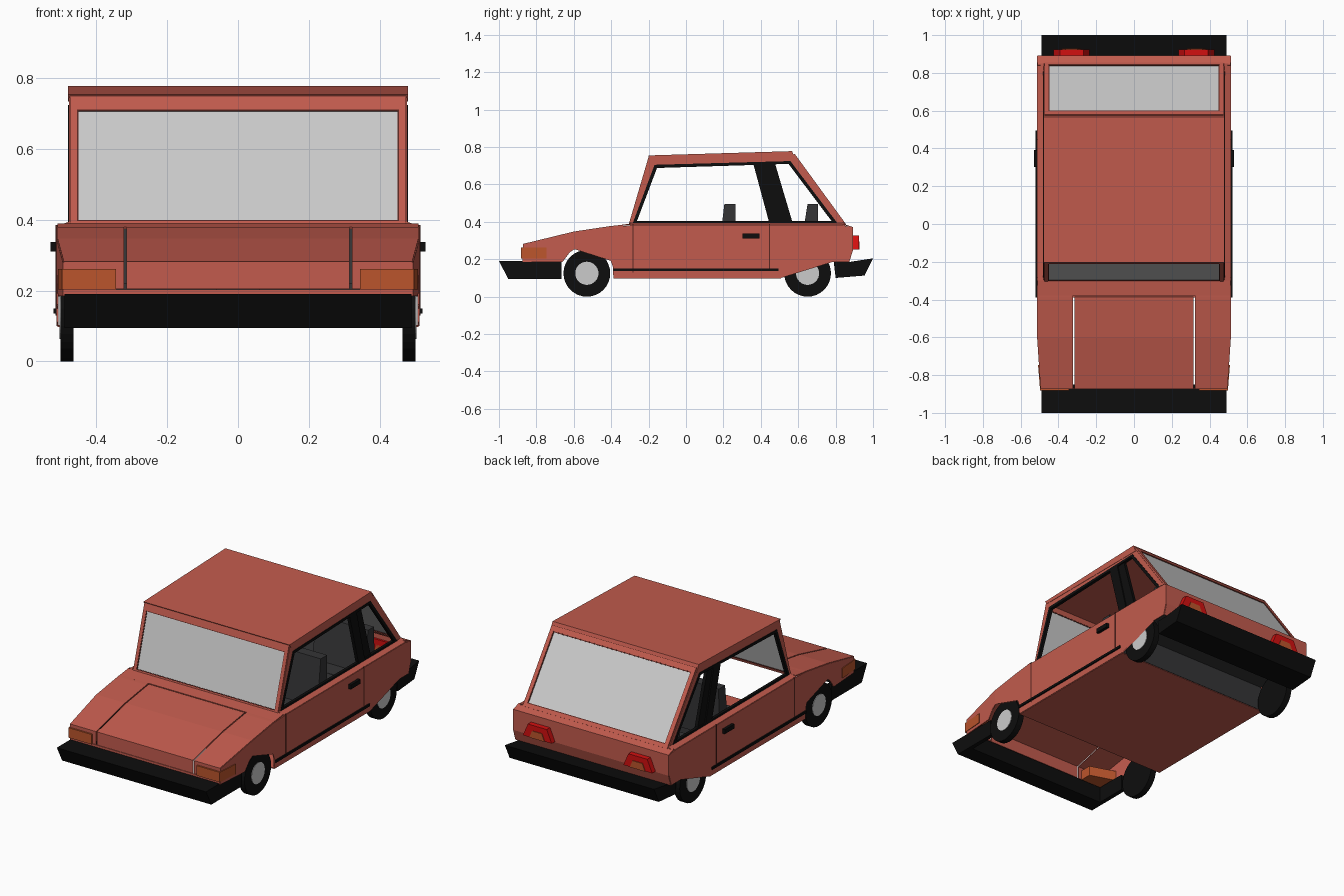
import bpy, bmesh
from math import sin, cos, pi, radians

if "Cube" in bpy.data.objects:
    bpy.data.objects.remove(bpy.data.objects["Cube"])


def material(name, rgb):
    m = bpy.data.materials.new(name)
    m.diffuse_color = (*rgb, 1)
    m.use_nodes = True
    m.node_tree.nodes["Principled BSDF"].inputs["Base Color"].default_value = m.diffuse_color
    return m


RED = material("body_paint", (0.54, 0.105, 0.075))
DARK = material("groove", (0.10, 0.02, 0.015))
BLACK = material("black_trim", (0.004, 0.004, 0.004))
SEAT = material("upholstery", (0.035, 0.035, 0.037))
ORANGE = material("indicator", (0.5, 0.09, 0.025))
LAMP = material("tail_red", (0.65, 0.005, 0.005))


def make(name, verts, faces, mat=None, thick=0, mirror=False):
    bm = bmesh.new()
    vs = [bm.verts.new(v) for v in verts]
    for f in faces:
        bm.faces.new([vs[i] for i in f])
    bmesh.ops.triangulate(bm, faces=[f for f in bm.faces if len(f.verts) > 8])
    bmesh.ops.recalc_face_normals(bm, faces=bm.faces[:])
    me = bpy.data.meshes.new(name)
    bm.to_mesh(me)
    bm.free()
    ob = bpy.data.objects.new(name, me)
    bpy.context.collection.objects.link(ob)
    if mat:
        me.materials.append(mat)
    if thick:
        s = ob.modifiers.new("thickness", 'SOLIDIFY')
        s.thickness, s.offset = thick, 0
    if mirror:
        ob.modifiers.new("mirror", 'MIRROR')
    return ob


def prism(name, prof, x0, x1, mat, mirror=False):
    """Side profile (y, z) extruded across x."""
    n = len(prof)
    verts = [(x, y, z) for x in (x0, x1) for y, z in prof]
    faces = [tuple(range(n)), tuple(range(n, 2 * n))]
    faces += [(i, (i + 1) % n, (i + 1) % n + n, i + n) for i in range(n)]
    return make(name, verts, faces, mat, mirror=mirror)


def box(name, x0, x1, y0, y1, z0, z1, mat, mirror=False):
    return prism(name, [(y0, z0), (y1, z0), (y1, z1), (y0, z1)], x0, x1, mat, mirror)


def half_width(y):
    return 0.51 - 0.018 * max(0, -0.6 - y) / 0.27


def strip(name, path, x0, x1, mat=RED, mirror=False):
    """Sheet following a (y, z) path; x1=None reaches the body side, x0=None the far side."""
    verts = []
    for y, z in path:
        w = half_width(y)
        verts += [(-w if x0 is None else x0, y, z), (w if x1 is None else x1, y, z)]
    faces = [(2 * i, 2 * i + 1, 2 * i + 3, 2 * i + 2) for i in range(len(path) - 1)]
    return make(name, verts, faces, mat, 0.006, mirror)


def ring(name, outer, inner, mat, thick, mirror=False):
    n = len(outer)
    faces = [(i, (i + 1) % n, (i + 1) % n + n, i + n) for i in range(n)]
    return make(name, outer + inner, faces, mat, thick, mirror)


def arc(yc, a0, a1, n=12):
    angs = [radians(a0 + (a1 - a0) * i / n) for i in range(n + 1)]
    return [(yc + 0.142 * cos(a), 0.13 + 0.14 * sin(a)) for a in angs]


FRONT, REAR = -0.53, 0.65

# Body sides with wheel arches
side = [(-0.87, 0.185)] + arc(FRONT, 157, 0) + [(-0.388, 0.10), (0.508, 0.10)]
side += arc(REAR, 180, 23) + [(0.87, 0.185), (0.89, 0.25), (0.89, 0.37), (0.84, 0.38),
                              (-0.3, 0.38), (-0.4, 0.375), (-0.6, 0.345), (-0.87, 0.28)]
make("body_side", [(half_width(y), y, z) for y, z in side], [tuple(range(len(side)))],
     RED, 0.006, True)

# Nose and hood, split by the hood gaps
hood = [(-0.87, 0.205), (-0.87, 0.28), (-0.6, 0.345), (-0.4, 0.375), (-0.385, 0.3765)]
strip("hood", hood, -0.315, 0.315)
strip("front_fender", hood, 0.322, None, mirror=True)
strip("cowl", [(-0.378, 0.377), (-0.30, 0.387)], None, None)
strip("fender_bridge", [(-0.385, 0.3765), (-0.378, 0.377)], 0.322, None, mirror=True)
strip("nose_lower", [(-0.87, 0.185), (-0.87, 0.203)], None, None)

# Tail, shoulders and floor
strip("tail", [(0.87, 0.185), (0.89, 0.25), (0.89, 0.37), (0.84, 0.387)], None, None)
make("shoulder", [(0.51, -0.3, 0.38), (0.51, 0.85, 0.38), (0.475, 0.85, 0.393),
                  (0.475, -0.3, 0.393)], [(0, 1, 2, 3)], RED, 0.006, True)
strip("floor", [(-0.388, 0.10), (0.508, 0.10)], None, None)
strip("rear_floor", [(0.508, 0.10), (0.508, 0.25), (0.87, 0.25)], -0.5, 0.5, SEAT)

# Side window frames, black seals and centre pillar
X = 0.472
outer = [(-0.30, 0.385), (-0.195, 0.745), (0.57, 0.765), (0.845, 0.385)]
inner = [(-0.285, 0.392), (-0.168, 0.705), (0.558, 0.725), (0.81, 0.392)]
seal = [(-0.262, 0.405), (-0.155, 0.688), (0.548, 0.71), (0.778, 0.405)]


def at(x, pts):
    return [(x, y, z) for y, z in pts]


ring("side_window_frame", at(X, outer), at(X, inner), RED, 0.012, True)
ring("side_window_seal", at(X, inner), at(X, seal), BLACK, 0.018, True)
prism("centre_pillar", [(0.445, 0.395), (0.505, 0.395), (0.425, 0.715), (0.36, 0.71)],
      0.462, 0.481, BLACK, True)
prism("centre_pillar_rear", [(0.505, 0.395), (0.57, 0.395), (0.475, 0.715), (0.425, 0.715)],
      0.455, 0.474, BLACK, True)


# Windscreen and rear window
def end_window(name, lo, hi, z0, z1, w):
    def pt(x, z):
        t = (z - lo[1]) / (hi[1] - lo[1])
        return (x, lo[0] + t * (hi[0] - lo[0]), z)

    def rect(x, a, b):
        return [pt(-x, a), pt(x, a), pt(x, b), pt(-x, b)]
    ring(name + "_frame", rect(0.475, lo[1], hi[1]), rect(w, z0, z1), RED, 0.014)
    ring(name + "_seal", rect(w, z0, z1), rect(w - 0.004, z0 + 0.004, z1 - 0.004), DARK, 0.01)
    make(name + "_glass", rect(w - 0.003, z0 + 0.003, z1 - 0.003), [(0, 1, 2, 3)], None, 0.004)


end_window("windscreen", (-0.30, 0.383), (-0.192, 0.75), 0.395, 0.71, 0.455)
end_window("rear_window", (0.85, 0.383), (0.575, 0.76), 0.40, 0.735, 0.452)

# Roof
prism("roof", [(-0.188, 0.735), (-0.203, 0.755), (0.567, 0.778), (0.585, 0.735)],
      -0.48, 0.48, RED)

# Bumpers
prism("front_bumper", [(-1, 0.19), (-0.95, 0.095), (-0.85, 0.095), (-0.85, 0.19)],
      -0.49, 0.49, BLACK)
box("front_bumper_end", 0.465, 0.49, -0.85, -0.665, 0.095, 0.19, BLACK, True)
prism("rear_bumper", [(0.80, 0.10), (0.955, 0.113), (1, 0.205), (0.87, 0.185), (0.79, 0.185)],
      -0.49, 0.49, BLACK)

# Headlights wrapping the corner
make("headlight", [(x, y, z) for z in (0.203, 0.262) for x, y in
                   ((0.345, -0.882), (0.497, -0.882), (0.508, -0.745), (0.345, -0.8))],
     [(0, 1, 2, 3), (4, 5, 6, 7), (0, 1, 5, 4), (1, 2, 6, 5), (2, 3, 7, 6), (3, 0, 4, 7)],
     ORANGE, mirror=True)


# Tail lights: red trapezoid with an orange centre
def lamp(name, bottom, top, z0, z1, y1, mat):
    pts = [(0.33 - bottom, z0), (0.33 + bottom, z0), (0.33 + top, z1), (0.33 - top, z1)]
    verts = [(x, y, z) for y in (0.875, y1) for x, z in pts]
    faces = [(0, 1, 2, 3), (4, 5, 6, 7)]
    faces += [(i, (i + 1) % 4, (i + 1) % 4 + 4, i + 4) for i in range(4)]
    make(name, verts, faces, mat, mirror=True)


lamp("tail_light", 0.095, 0.062, 0.253, 0.328, 0.924, LAMP)
lamp("tail_indicator", 0.05, 0.032, 0.253, 0.296, 0.928, ORANGE)

# Door details
for y, low in ((-0.283, 0.13), (0.447, 0.15)):
    box("door_gap", 0.508, 0.515, y - 0.003, y + 0.003, low, 0.385, DARK, True)
box("door_handle", 0.508, 0.53, 0.303, 0.392, 0.311, 0.337, BLACK, True)
box("side_trim", 0.508, 0.521, -0.388, 0.495, 0.136, 0.15, BLACK, True)

# Seats
prism("front_seat_back", [(0.17, 0.2), (0.26, 0.2), (0.265, 0.495), (0.205, 0.495)],
      0.06, 0.40, SEAT, True)
box("front_seat_base", 0.06, 0.40, -0.08, 0.24, 0.105, 0.22, SEAT, True)
prism("rear_seat_back", [(0.61, 0.25), (0.71, 0.25), (0.705, 0.495), (0.65, 0.495)],
      0.06, 0.40, SEAT, True)
box("rear_seat_base", -0.42, 0.42, 0.40, 0.508, 0.105, 0.25, SEAT)


# Wheels
def disc(name, y, r, x0, x1, mat):
    n = 32
    prof = [(y + r * cos(2 * pi * i / n), 0.125 + r * sin(2 * pi * i / n)) for i in range(n)]
    prism(name, prof, x0, x1, mat, True)


for label, y in (("front", FRONT), ("rear", REAR)):
    disc(label + "_tyre", y, 0.125, 0.465, 0.501, BLACK)
    disc(label + "_hub", y, 0.062, 0.48, 0.504, None)
